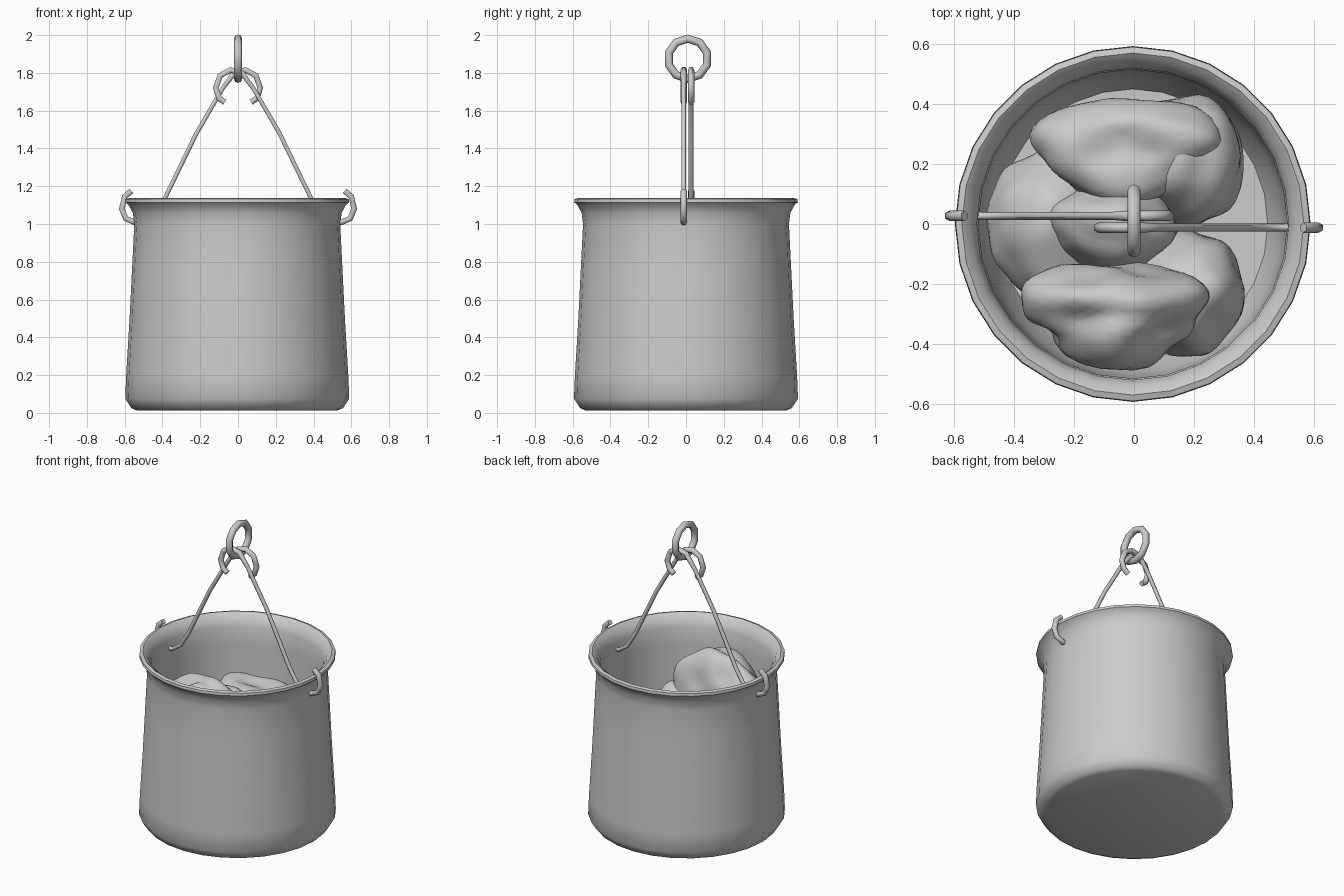
import bpy, bmesh, math
from mathutils import Vector, noise

if "Cube" in bpy.data.objects:
    bpy.data.objects.remove(bpy.data.objects["Cube"])

metal = bpy.data.materials.new("plain_grey")
metal.diffuse_color = (0.6, 0.6, 0.6, 1)
metal.use_nodes = True
metal.node_tree.nodes["Principled BSDF"].inputs["Base Color"].default_value = metal.diffuse_color


def mesh_object(name, bm):
    me = bpy.data.meshes.new(name)
    bmesh.ops.recalc_face_normals(bm, faces=bm.faces)
    bm.to_mesh(me)
    bm.free()
    me.materials.append(metal)
    ob = bpy.data.objects.new(name, me)
    bpy.context.collection.objects.link(ob)
    return ob


def smooth(ob, angle):
    bpy.ops.object.select_all(action='DESELECT')
    ob.select_set(True)
    bpy.context.view_layer.objects.active = ob
    bpy.ops.object.shade_smooth_by_angle(angle=math.radians(angle))


def lathe(name, profile, sides, centre_x=0.0):
    bm = bmesh.new()
    rings = []
    for r, z in profile:
        if r == 0:
            rings.append([bm.verts.new((centre_x, 0, z))] * sides)
        else:
            rings.append([bm.verts.new((centre_x + r * math.cos(2 * math.pi * i / sides),
                                        r * math.sin(2 * math.pi * i / sides), z))
                          for i in range(sides)])
    for a, b in zip(rings, rings[1:]):
        for i in range(sides):
            j = (i + 1) % sides
            bm.faces.new(list(dict.fromkeys((a[i], a[j], b[j], b[i]))))
    return mesh_object(name, bm)


# Pail: outer wall, flared lip, inner wall and floor
pail = lathe("pail", [(0, 0.012), (0.53, 0.012), (0.56, 0.025), (0.593, 0.075), (0.588, 0.2),
                      (0.57, 0.5), (0.555, 0.8), (0.545, 1.0), (0.553, 1.06), (0.575, 1.1),
                      (0.592, 1.115), (0.59, 1.132), (0.57, 1.138), (0.54, 1.115),
                      (0.52, 1.06), (0.515, 0.95), (0.51, 0.6), (0.495, 0.3),
                      (0.45, 0.2), (0, 0.19)], 28, -0.004)
smooth(pail, 50)


# Lumps heaped inside the pail
def lump(name, centre, radii, lobes=0, lobe_size=0.0, phase=0.0, dent=0.0, rough=0.12):
    bm = bmesh.new()
    bmesh.ops.create_icosphere(bm, subdivisions=4, radius=1)
    for v in bm.verts:
        p = v.co.copy()
        flat = math.hypot(p.x, p.y)
        s = 1 + lobe_size * flat * math.cos(lobes * (math.atan2(p.y, p.x) - phase))
        s += rough * noise.noise(p * 1.7 + Vector(centre) * 9)
        q = Vector((p.x * s, p.y * s, p.z * s))
        if p.z > 0:
            q.z -= dent * math.exp(-(flat / 0.55) ** 2)
        v.co = Vector(centre) + Vector((q.x * radii[0], q.y * radii[1], q.z * radii[2]))
    smooth(mesh_object(name, bm), 60)


up = math.pi / 2
lump("left_lump", (-0.27, 0.0, 0.45), (0.22, 0.25, 0.26))
lump("right_back_lump", (0.17, 0.21, 0.5), (0.2, 0.22, 0.3))
lump("right_front_lump", (0.18, -0.23, 0.5), (0.19, 0.21, 0.3))
lump("middle_lump", (-0.07, 0.0, 0.6), (0.22, 0.15, 0.27))
lump("back_lump", (-0.03, 0.25, 0.68), (0.3, 0.18, 0.22), 3, 0.1, -up, 0.45)
lump("front_lump", (-0.06, -0.29, 0.76), (0.3, 0.17, 0.28), 3, 0.13, -up, 0.0, 0.2)


# Two bail wires, each hooked through the wall and curled around the ring
wire = [(-0.565, 1.175), (-0.6, 1.145), (-0.615, 1.08), (-0.595, 1.03), (-0.55, 1.01),
        (-0.5, 1.01), (-0.44, 1.05), (-0.385, 1.14), (-0.22, 1.48), (-0.08, 1.72),
        (-0.02, 1.8), (0.04, 1.815), (0.095, 1.785), (0.118, 1.72), (0.1, 1.665), (0.07, 1.645)]


def bail(name, side, y):
    cu = bpy.data.curves.new(name, 'CURVE')
    cu.dimensions = '3D'
    cu.bevel_depth = 0.013
    cu.bevel_resolution = 1
    cu.use_fill_caps = True
    sp = cu.splines.new('POLY')
    sp.points.add(len(wire) - 1)
    for i, (pt, (x, z)) in enumerate(zip(sp.points, wire)):
        pt.co = (x * side, y, z, 1)
        pt.radius = 1.0 if 4 < i < 10 else 1.35
    sp.use_smooth = True
    cu.materials.append(metal)
    bpy.context.collection.objects.link(bpy.data.objects.new(name, cu))


bail("left_bail_wire", 1, 0.027)
bail("right_bail_wire", -1, -0.012)

# Hanging ring
bpy.ops.mesh.primitive_torus_add(location=(0, 0.01, 1.875), rotation=(0, math.pi / 2, 0),
                                 major_segments=10, minor_segments=8,
                                 major_radius=0.106, minor_radius=0.022)
ring = bpy.context.object
ring.name = "hanging_ring"
ring.data.materials.append(metal)
smooth(ring, 60)
